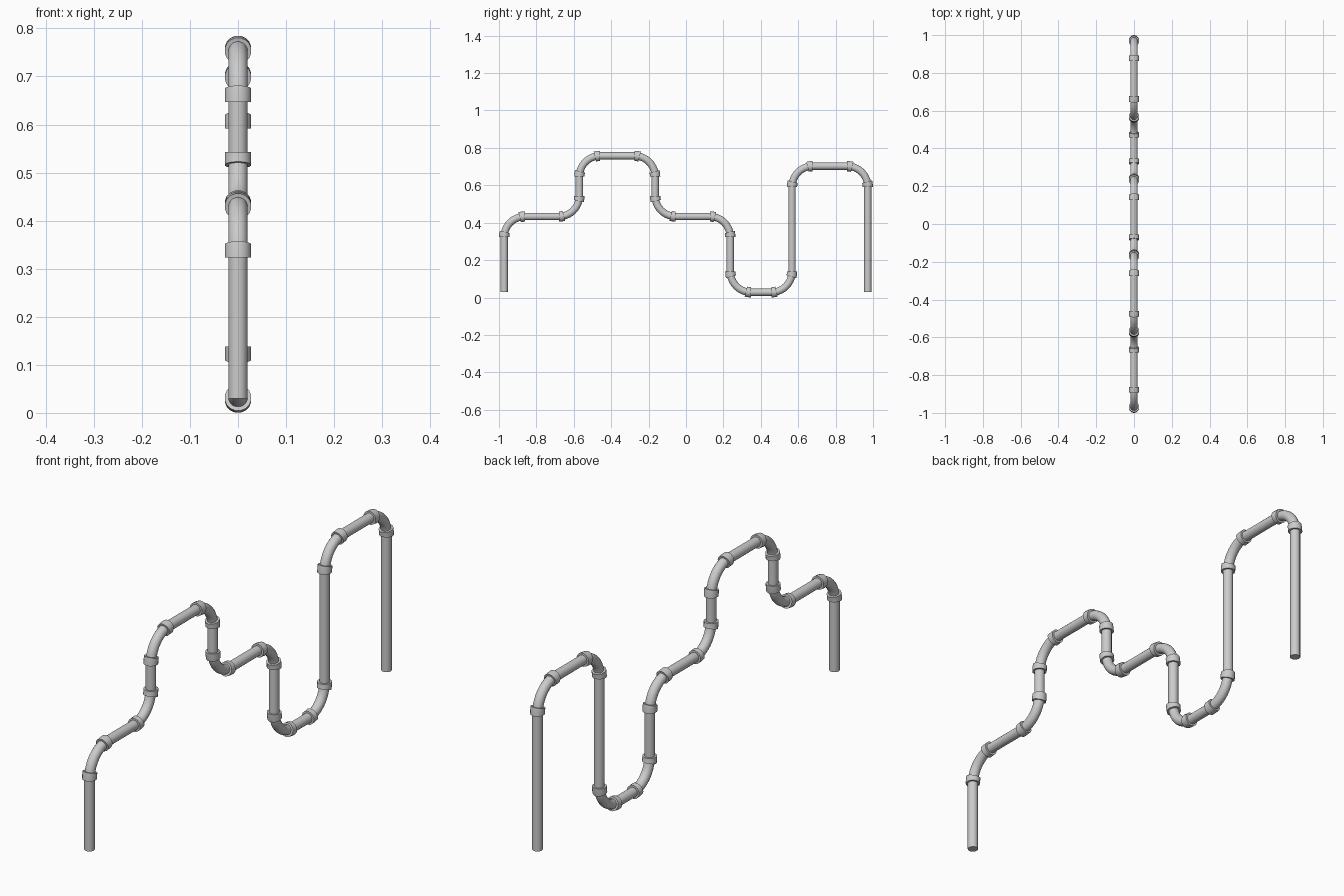
import bpy, bmesh, math
from mathutils import Vector

if "Cube" in bpy.data.objects:
    bpy.data.objects.remove(bpy.data.objects["Cube"])

PIPE_R, COLLAR_R, BEND = 0.02, 0.028, 0.11
SIDES = 16
COLLAR_ANGLE = 0.25

# Corner points of the pipe run in the y-z plane
ROUTE = [(-0.972, 0.03), (-0.972, 0.433), (-0.57, 0.433), (-0.57, 0.757),
         (-0.165, 0.757), (-0.165, 0.433), (0.237, 0.433), (0.237, 0.028),
         (0.567, 0.028), (0.567, 0.702), (0.972, 0.702), (0.972, 0.03)]
pts = [Vector((0, y, z)) for y, z in ROUTE]


def sweep(name, path, radius):
    """Capped round tube through (position, tangent) pairs."""
    bm = bmesh.new()
    rings = []
    for p, t in path:
        n = Vector((0, -t.z, t.y))
        rings.append([bm.verts.new(p + radius * (math.cos(a) * Vector((1, 0, 0)) + math.sin(a) * n))
                      for a in (2 * math.pi * (i + 0.5) / SIDES for i in range(SIDES))])
    for r0, r1 in zip(rings, rings[1:]):
        for i in range(SIDES):
            j = (i + 1) % SIDES
            bm.faces.new((r0[i], r0[j], r1[j], r1[i]))
    bm.faces.new(rings[0])
    bm.faces.new(rings[-1])
    bmesh.ops.recalc_face_normals(bm, faces=bm.faces)
    mesh = bpy.data.meshes.new(name)
    bm.to_mesh(mesh)
    bm.free()
    ob = bpy.data.objects.new(name, mesh)
    bpy.context.collection.objects.link(ob)
    bpy.ops.object.select_all(action='DESELECT')
    ob.select_set(True)
    bpy.context.view_layer.objects.active = ob
    bpy.ops.object.shade_smooth_by_angle(angle=math.radians(35))


# Straight pipes, stopping where the elbows begin
for k in range(len(pts) - 1):
    d = (pts[k + 1] - pts[k]).normalized()
    a = pts[k] + d * (BEND if k > 0 else 0)
    b = pts[k + 1] - d * (BEND if k < len(pts) - 2 else 0)
    sweep(f"straight_pipe_{k + 1}", [(a, d), (b, d)], PIPE_R)

# Elbows with a raised collar following each end of the bend
for k in range(1, len(pts) - 1):
    d0 = (pts[k] - pts[k - 1]).normalized()
    d1 = (pts[k + 1] - pts[k]).normalized()
    centre = pts[k] + BEND * (d1 - d0)

    def arc(a0, a1, n):
        out = []
        for i in range(n + 1):
            a = a0 + (a1 - a0) * i / n
            out.append((centre + BEND * (d0 * math.sin(a) - d1 * math.cos(a)),
                        d0 * math.cos(a) + d1 * math.sin(a)))
        return out

    q = math.pi / 2
    sweep(f"elbow_{k}", arc(0, q, 10), PIPE_R)
    sweep(f"elbow_collar_in_{k}", arc(0, COLLAR_ANGLE, 2), COLLAR_R)
    sweep(f"elbow_collar_out_{k}", arc(q - COLLAR_ANGLE, q, 2), COLLAR_R)
